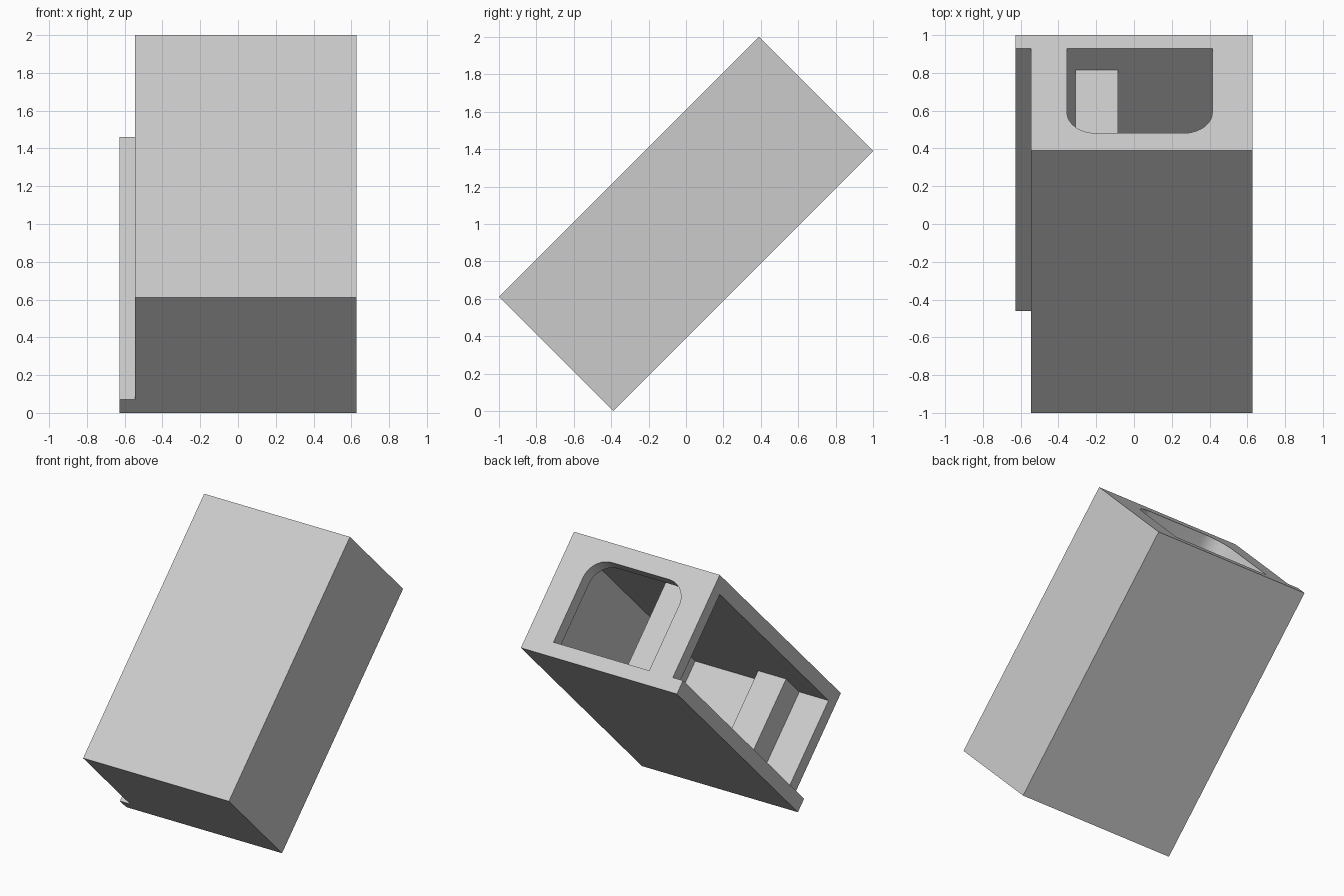
import bpy, bmesh
from math import sin, cos, pi, sqrt
from mathutils import Matrix

cube = bpy.data.objects.get("Cube")
if cube:
    bpy.data.objects.remove(cube, do_unlink=True)

# Single pale grey finish
grey = bpy.data.materials.new("pale_grey")
grey.use_nodes = True
colour = (0.6, 0.6, 0.6, 1)
grey.diffuse_color = colour
grey.node_tree.nodes["Principled BSDF"].inputs["Base Color"].default_value = colour

# Cabinet frame before tilting: x across, y along the length, z up from the base
LENGTH, HEIGHT, T = 1.966, 0.863, 0.1
LEFT, RIGHT, BASE_EDGE = 0.627, -0.545, -0.627
CEILING = HEIGHT - T
TILT = (Matrix.Translation((0, -1 + HEIGHT / sqrt(2), 0))
        @ Matrix.Rotation(pi / 4, 4, 'X'))


def panel(name, outline, y0, y1):
    """Extrude an x-z outline along the length of the cabinet."""
    bm = bmesh.new()
    face = bm.faces.new([bm.verts.new((x, y0, z)) for x, z in outline])
    moved = bmesh.ops.extrude_face_region(bm, geom=[face])["geom"]
    verts = [v for v in moved if isinstance(v, bmesh.types.BMVert)]
    bmesh.ops.translate(bm, vec=(0, y1 - y0, 0), verts=verts)
    bmesh.ops.recalc_face_normals(bm, faces=bm.faces)
    mesh = bpy.data.meshes.new(name)
    bm.to_mesh(mesh)
    bm.free()
    mesh.materials.append(grey)
    obj = bpy.data.objects.new(name, mesh)
    obj.matrix_world = TILT
    bpy.context.collection.objects.link(obj)
    return obj


def board(name, x0, x1, y0, y1, z0, z1):
    return panel(name, [(x0, z0), (x1, z0), (x1, z1), (x0, z1)], y0, y1)


# Shell: the right side stays open and the base projects beyond it
board("base_panel", BASE_EDGE, LEFT, 0, LENGTH, 0, T)
board("top_panel", RIGHT, LEFT, T, LENGTH - T, CEILING, HEIGHT)
board("side_panel", LEFT - T, LEFT, T, LENGTH - T, T, CEILING)
board("lower_end_panel", RIGHT, LEFT, 0, T, T, HEIGHT)

# Upper end panel with an arched window that reaches down to the base
W0, W1, W_TOP, R = -0.355, 0.415, 0.735, 0.155
outline = [(RIGHT, T), (RIGHT, HEIGHT), (LEFT, HEIGHT), (LEFT, T), (W1, T)]
STEPS = 10
for cx, start in ((W1 - R, 0), (W0 + R, pi / 2)):
    for i in range(STEPS + 1):
        a = start + i * pi / 2 / STEPS
        outline.append((cx + R * cos(a), W_TOP - R + R * sin(a)))
outline.append((W0, T))
window = panel("window_end_panel", outline, LENGTH - T, LENGTH)
bpy.context.view_layer.objects.active = window
window.select_set(True)
bpy.ops.object.shade_smooth_by_angle()

# Inner posts between base and top
for name, y0, y1 in (("lower_post", T, 0.315), ("upper_post", 1.59, 1.805)):
    board(name, -0.31, -0.085, y0, y1, T, CEILING)
